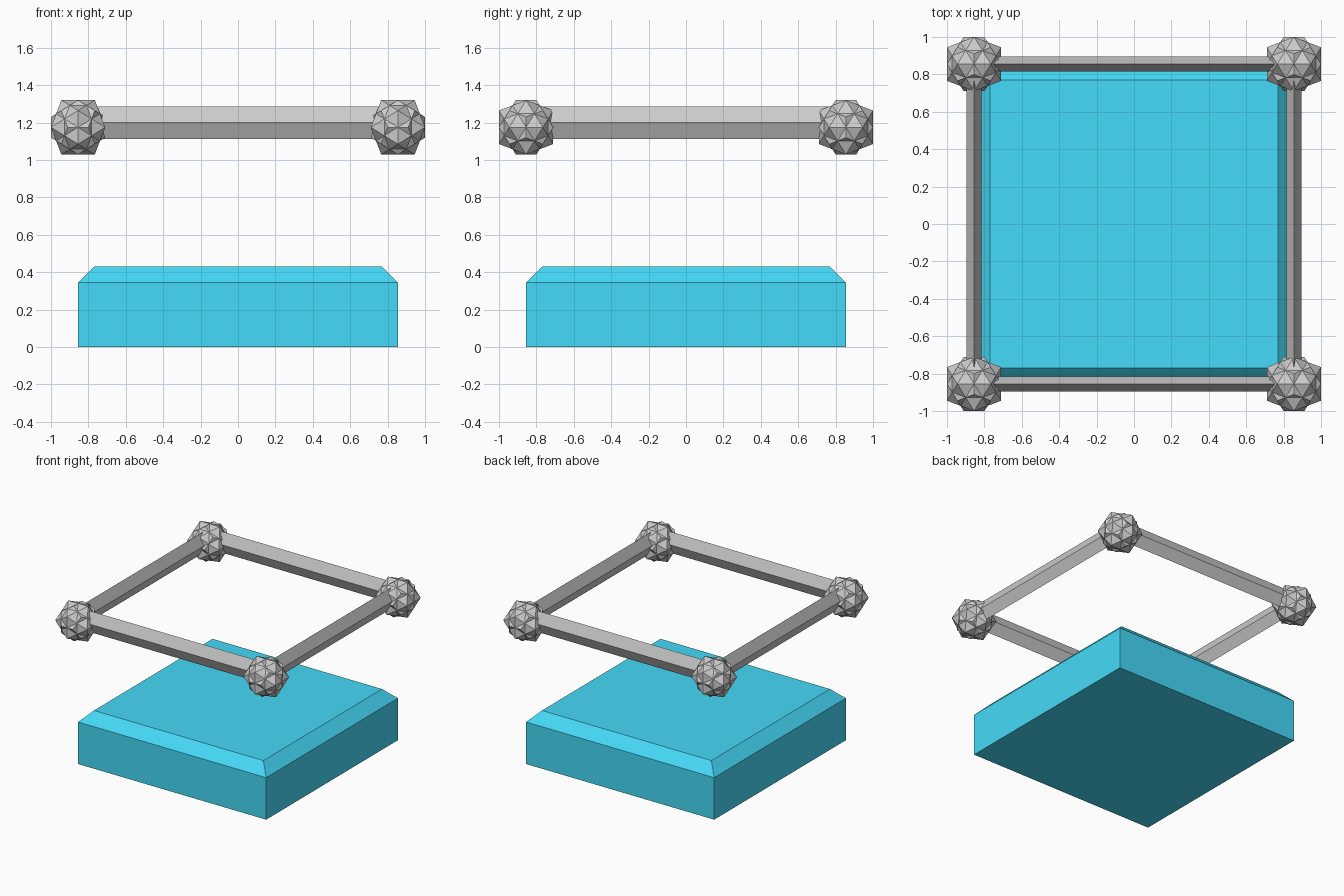
import bpy, bmesh
from mathutils import Vector

if "Cube" in bpy.data.objects:
    bpy.data.objects.remove(bpy.data.objects["Cube"])

C = 0.855            # half spacing of the corner balls, half width of the base
BALL_Z, BALL_R = 1.175, 0.145
ROD_Z, ROD_W, ROD_H = 1.20, 0.04, 0.087
PHI = (1 + 5 ** 0.5) / 2


def finish(bm, name, mat=None):
    bmesh.ops.recalc_face_normals(bm, faces=bm.faces)
    me = bpy.data.meshes.new(name)
    bm.to_mesh(me)
    bm.free()
    ob = bpy.data.objects.new(name, me)
    bpy.context.collection.objects.link(ob)
    if mat:
        me.materials.append(mat)
    return ob


def loft(name, rings, mat=None):
    """Solid through rings of equal point count, capped at both ends."""
    bm = bmesh.new()
    vs = [[bm.verts.new(p) for p in r] for r in rings]
    n = len(vs[0])
    for a, b in zip(vs, vs[1:]):
        for i in range(n):
            j = (i + 1) % n
            bm.faces.new((a[i], a[j], b[j], b[i]))
    bm.faces.new(vs[0][::-1])
    bm.faces.new(vs[-1])
    return finish(bm, name, mat)


def cyclic(points):
    """All sign variants and cyclic axis swaps of the given points."""
    out = set()
    for p in points:
        for k in range(3):
            q = p[k:] + p[:k]
            for sx in (1, -1):
                for sy in (1, -1):
                    for sz in (1, -1):
                        out.add((q[0] * sx + 0.0, q[1] * sy + 0.0, q[2] * sz + 0.0))
    return out


def add_hull(bm, points):
    part = bmesh.new()
    for p in points:
        part.verts.new(Vector(p) * (BALL_R / PHI))
    bmesh.ops.convex_hull(part, input=part.verts)
    bmesh.ops.dissolve_limit(part, angle_limit=0.02, verts=part.verts, edges=part.edges)
    tmp = bpy.data.meshes.new("tmp")
    part.to_mesh(tmp)
    part.free()
    bm.from_mesh(tmp)
    bpy.data.meshes.remove(tmp)


# Blue base block with a chamfered top
blue = bpy.data.materials.new("blue")
blue.diffuse_color = (0.06, 0.70, 0.94, 1)
blue.use_nodes = True
blue.node_tree.nodes["Principled BSDF"].inputs["Base Color"].default_value = blue.diffuse_color
corners = ((-1, -1), (1, -1), (1, 1), (-1, 1))
loft("base", [[(x * w, y * w, z) for x, y in corners]
              for w, z in ((C, 0), (C, 0.345), (C - 0.085, 0.43))], blue)

# Diamond-section rods forming the square frame
diamond = ((ROD_W, 0), (0, ROD_H), (-ROD_W, 0), (0, -ROD_H))
for s, nx, ny in ((-1, "front_rod", "left_rod"), (1, "back_rod", "right_rod")):
    loft(nx, [[(e * C, s * C + a, ROD_Z + b) for a, b in diamond] for e in (-1, 1)])
    loft(ny, [[(s * C + a, e * C, ROD_Z + b) for a, b in diamond] for e in (-1, 1)])

# Faceted star balls: a dodecahedron and its dual icosahedron interlocked
bm = bmesh.new()
add_hull(bm, cyclic([(1.0, 1.0, 1.0), (0.0, 1 / PHI, PHI)]))
add_hull(bm, cyclic([(1.0, 0.0, PHI)]))
ball = finish(bm, "corner_ball_1")
ball.location = (-C, -C, BALL_Z)
for i, (x, y) in enumerate(corners[1:], 2):
    ob = bpy.data.objects.new(f"corner_ball_{i}", ball.data)
    ob.location = (x * C, y * C, BALL_Z)
    bpy.context.collection.objects.link(ob)
